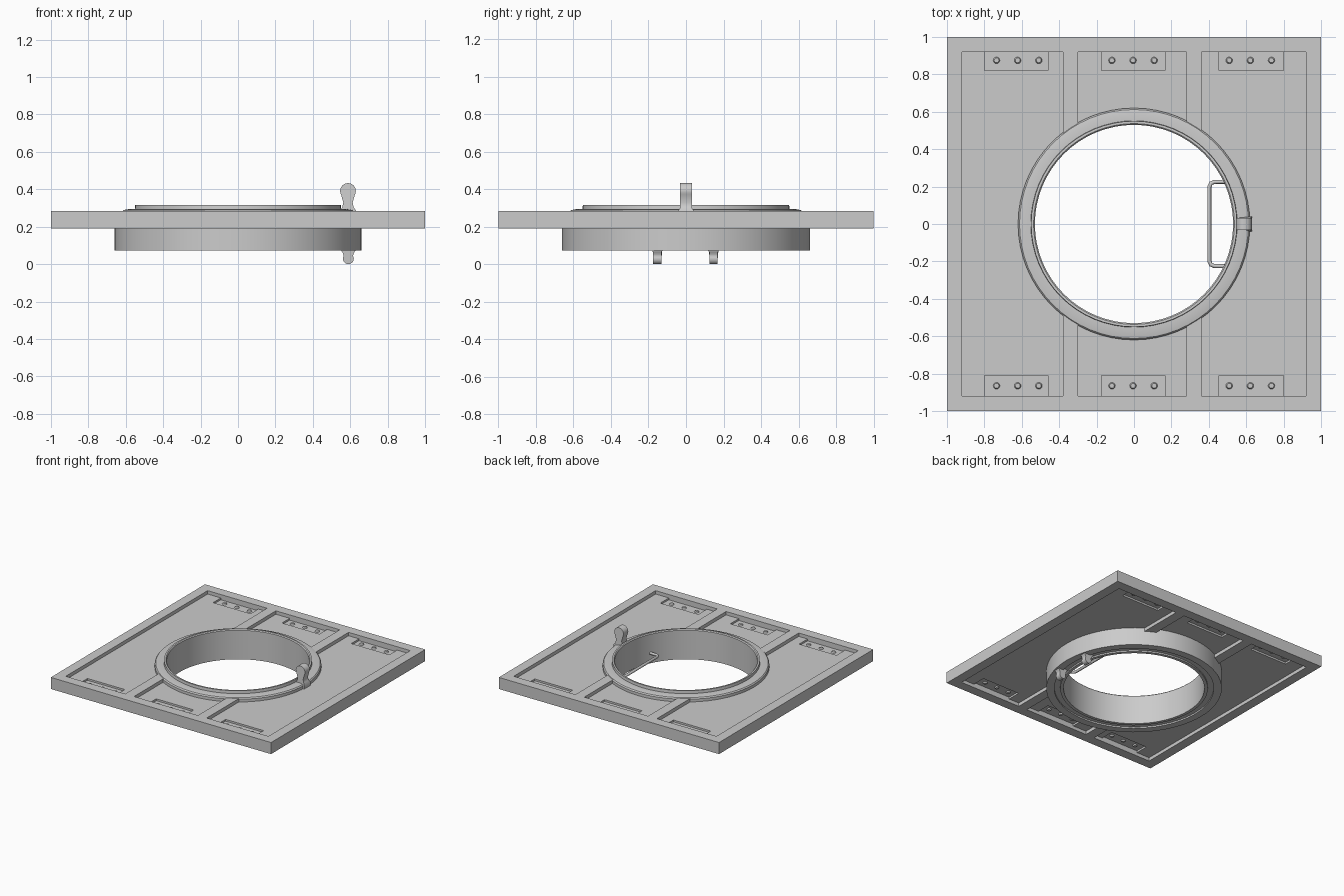
import bpy, bmesh, math
from mathutils import Vector, Matrix

if "Cube" in bpy.data.objects:
    bpy.data.objects.remove(bpy.data.objects["Cube"])

grey = bpy.data.materials.new("plain grey metal")
grey.diffuse_color = (0.6, 0.6, 0.6, 1)
grey.use_nodes = True
grey.node_tree.nodes["Principled BSDF"].inputs["Base Color"].default_value = grey.diffuse_color


def finish(bm, name, smooth=None):
    bmesh.ops.remove_doubles(bm, verts=bm.verts, dist=1e-5)
    bmesh.ops.recalc_face_normals(bm, faces=bm.faces)
    me = bpy.data.meshes.new(name)
    bm.to_mesh(me)
    bm.free()
    me.materials.append(grey)
    ob = bpy.data.objects.new(name, me)
    bpy.context.collection.objects.link(ob)
    if smooth:
        bpy.ops.object.select_all(action='DESELECT')
        ob.select_set(True)
        bpy.context.view_layer.objects.active = ob
        bpy.ops.object.shade_smooth_by_angle(angle=math.radians(smooth))
    return ob


# square plate: rim, three sunk panels, a pocket at both ends of each panel
MID = 0.2375
RIM, PANEL, POCKET = 0.0475, 0.0195, 0.0045
LEVELS = [POCKET, PANEL, RIM]
panels = [(-0.92, -0.38), (-0.30, 0.28), (0.36, 0.92)]
pockets = [(-0.80, -0.46), (-0.175, 0.165), (0.455, 0.80)]
xs = sorted([-1, 1] + [v for p in panels + pockets for v in p])
ys = [-1, -0.92, -0.81, 0.82, 0.92, 1]


def height(i, j):
    if not (0 <= i < len(xs) - 1 and 0 <= j < len(ys) - 1):
        return 0
    x, y = (xs[i] + xs[i + 1]) / 2, (ys[j] + ys[j + 1]) / 2
    if abs(y) > 0.92 or not any(a < x < b for a, b in panels):
        return RIM
    if (y > 0.82 or y < -0.81) and any(a < x < b for a, b in pockets):
        return POCKET
    return PANEL


bm = bmesh.new()


def quad(*pts):
    bm.faces.new([bm.verts.new(p) for p in pts])


def wall(p, q, h1, h2):
    cuts = sorted([0] + LEVELS)
    for a, b in zip(cuts, cuts[1:]):
        if min(h1, h2) <= a and b <= max(h1, h2):
            for s in (1, -1):
                quad((*p, MID + s * a), (*q, MID + s * a), (*q, MID + s * b), (*p, MID + s * b))


for i in range(-1, len(xs) - 1):
    for j in range(-1, len(ys) - 1):
        h = height(i, j)
        if h:
            a, b, c, d = xs[i], xs[i + 1], ys[j], ys[j + 1]
            for s in (1, -1):
                z = MID + s * h
                quad((a, c, z), (b, c, z), (b, d, z), (a, d, z))
        if j >= 0:
            wall((xs[i + 1], ys[j]), (xs[i + 1], ys[j + 1]), h, height(i + 1, j))
        if i >= 0:
            wall((xs[i], ys[j + 1]), (xs[i + 1], ys[j + 1]), h, height(i, j + 1))
plate = finish(bm, "square_plate")

# round opening through the plate
bm = bmesh.new()
bmesh.ops.create_cone(bm, cap_ends=True, segments=48, radius1=0.58, radius2=0.58,
                      depth=1, matrix=Matrix.Translation((0, 0, MID)))
cutter = finish(bm, "opening_cutter")
cutter.hide_render = True
cutter.hide_viewport = True
mod = plate.modifiers.new("opening", 'BOOLEAN')
mod.operation, mod.solver, mod.object = 'DIFFERENCE', 'EXACT', cutter

# collar ring, turned from a closed profile
profile = [(0.53, 0.072), (0.53, 0.31), (0.537, 0.317), (0.55, 0.317), (0.552, 0.294),
           (0.585, 0.294), (0.612, 0.289), (0.62, 0.28), (0.62, 0.2375), (0.66, 0.2375),
           (0.66, 0.072), (0.60, 0.072), (0.60, 0.084), (0.555, 0.084), (0.555, 0.072)]
bm = bmesh.new()
N = 64
rings = [[bm.verts.new((r * math.cos(2 * math.pi * k / N), r * math.sin(2 * math.pi * k / N), z))
          for r, z in profile] for k in range(N)]
for k in range(N):
    A, B = rings[k], rings[(k + 1) % N]
    for m in range(len(profile)):
        n = (m + 1) % len(profile)
        bm.faces.new((A[m], B[m], B[n], A[n]))
finish(bm, "collar_ring", 35)

# rivets in every pocket, above and below
bm = bmesh.new()
for cx in (-0.622, -0.005, 0.622):
    for dx in (-0.113, 0, 0.113):
        for y in (0.875, -0.865):
            for s in (1, -1):
                z = MID + s * (POCKET + 0.004)
                r = (0.019, 0.013)[::s]
                bmesh.ops.create_cone(bm, cap_ends=True, segments=12, radius1=r[0], radius2=r[1],
                                      depth=0.012, matrix=Matrix.Translation((cx + dx, y, z)))
finish(bm, "rivets")


# round-headed lug, extruded along y; up = 1 or -1
def lug(name, x, y, z, up, base, neck, neck_h, head_h, r, half):
    side = [(base, 0), (neck + 0.006, neck_h * 0.35), (neck, neck_h)]
    arc = [(r * math.cos(math.radians(t)), head_h + r * math.sin(math.radians(t)))
           for t in range(-30, 211, 15)]
    pts = [(base, -0.03)] + side + arc + [(-a, b) for a, b in reversed(side)] + [(-base, -0.03)]
    bm = bmesh.new()
    f = bm.faces.new([bm.verts.new((x + a, y - half, z + up * b)) for a, b in pts])
    ext = bmesh.ops.extrude_face_region(bm, geom=[f])
    bmesh.ops.translate(bm, vec=(0, 2 * half, 0),
                        verts=[v for v in ext["geom"] if isinstance(v, bmesh.types.BMVert)])
    # widen the foot
    for v in bm.verts:
        if (v.co.z - z) * up < 0.001:
            v.co.y += math.copysign(half * 0.3, v.co.y - y)
    finish(bm, name, 40)


lug("top_latch", 0.588, 0, 0.288, 1, 0.042, 0.025, 0.04, 0.103, 0.042, 0.031)
for n, y in (("front", -0.153), ("back", 0.147)):
    lug(n + "_lower_lug", 0.59, y, 0.072, -1, 0.038, 0.027, 0.02, 0.043, 0.029, 0.022)

# bent rod handle inside the opening
cu = bpy.data.curves.new("rod_handle", 'CURVE')
cu.dimensions = '3D'
cu.bevel_depth = 0.011
cu.bevel_resolution = 2
half = [(0.52, 0.25), (0.485, 0.225), (0.43, 0.225), (0.412, 0.218), (0.403, 0.20)]
path = half + [(x, -y) for x, y in reversed(half)]
sp = cu.splines.new('POLY')
sp.points.add(len(path) - 1)
for p, (x, y) in zip(sp.points, path):
    p.co = (x, y, 0.155, 1)
cu.materials.append(grey)
bpy.context.collection.objects.link(bpy.data.objects.new("rod_handle", cu))
